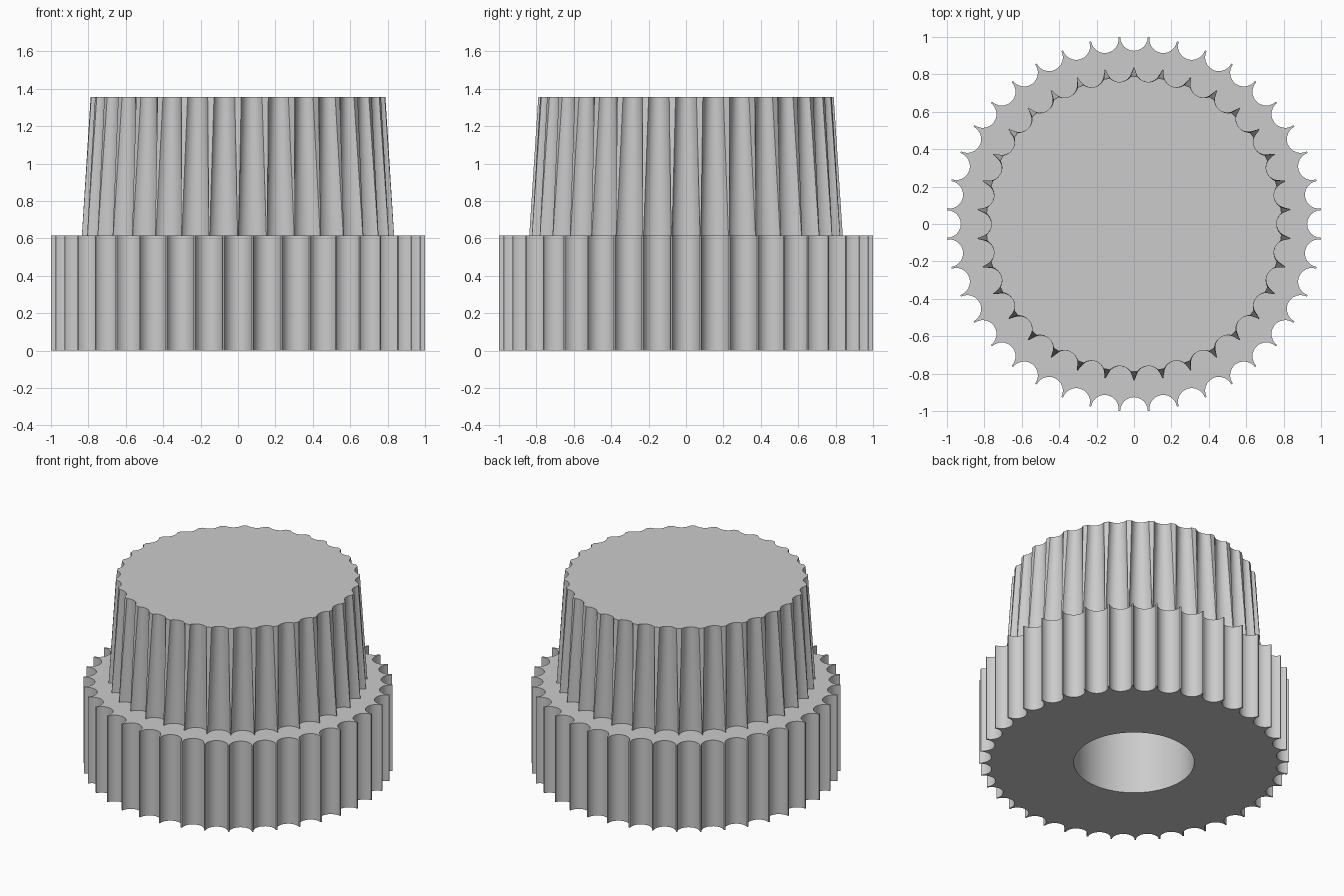
import bpy
import bmesh
from math import acos, atan2, cos, hypot, pi, radians, sin

cube = bpy.data.objects.get("Cube")
if cube:
    bpy.data.objects.remove(cube, do_unlink=True)

BASE_TOP, CROWN_TOP = 0.615, 1.355
BORE_RADIUS = 0.39

grey = bpy.data.materials.new("plain grey")
grey.use_nodes = True
colour = (0.6, 0.6, 0.6, 1.0)
grey.diffuse_color = colour
grey.node_tree.nodes["Principled BSDF"].inputs["Base Color"].default_value = colour


def fluted_ring(count, outer, centre, radius, z, steps=12):
    """Circle with round flutes scooped from its rim, one of them facing +x."""
    reach = acos((centre**2 + radius**2 - outer**2) / (2 * centre * radius))
    ring = []
    for i in range(count):
        for s in range(steps + 1):
            t = reach * (2 * s / steps - 1)
            x, y = centre - radius * cos(t), radius * sin(t)
            angle = 2 * pi * i / count + atan2(y, x)
            ring.append((hypot(x, y) * cos(angle), hypot(x, y) * sin(angle), z))
    return ring


def round_ring(like, radius, z):
    """Plain circle with one point for each point of another ring."""
    return [(radius * cos(atan2(y, x)), radius * sin(atan2(y, x)), z)
            for x, y, _ in like]


def loft(name, rings, closed=False):
    """Skin through the rings, then either cap the ends or join them up."""
    bm = bmesh.new()
    loops = [[bm.verts.new(p) for p in ring] for ring in rings]
    pairs = list(zip(loops, loops[1:]))
    if closed:
        pairs.append((loops[-1], loops[0]))
    else:
        bm.faces.new(loops[0][::-1])
        bm.faces.new(loops[-1])
    for low, high in pairs:
        for i in range(len(low)):
            j = (i + 1) % len(low)
            bm.faces.new((low[i], low[j], high[j], high[i]))
    bmesh.ops.recalc_face_normals(bm, faces=bm.faces)
    mesh = bpy.data.meshes.new(name)
    bm.to_mesh(mesh)
    bm.free()
    mesh.materials.append(grey)
    obj = bpy.data.objects.new(name, mesh)
    bpy.context.collection.objects.link(obj)
    bpy.ops.object.select_all(action='DESELECT')
    obj.select_set(True)
    bpy.context.view_layer.objects.active = obj
    bpy.ops.object.shade_smooth_by_angle(angle=radians(30))
    return obj


# Wide fluted base with a round bore through it
bottom = fluted_ring(40, 1.0028, 1.0, 0.074, 0)
top = fluted_ring(40, 1.0028, 1.0, 0.074, BASE_TOP)
loft("fluted_base", [bottom, top,
                     round_ring(top, BORE_RADIUS, BASE_TOP),
                     round_ring(bottom, BORE_RADIUS, 0)], closed=True)

# Tapered crown: upright flutes in a cone, so the ribs widen towards the top
loft("tapered_crown", [fluted_ring(34, 0.838, 0.838, 0.075, BASE_TOP),
                       fluted_ring(34, 0.79, 0.838, 0.075, CROWN_TOP)])
